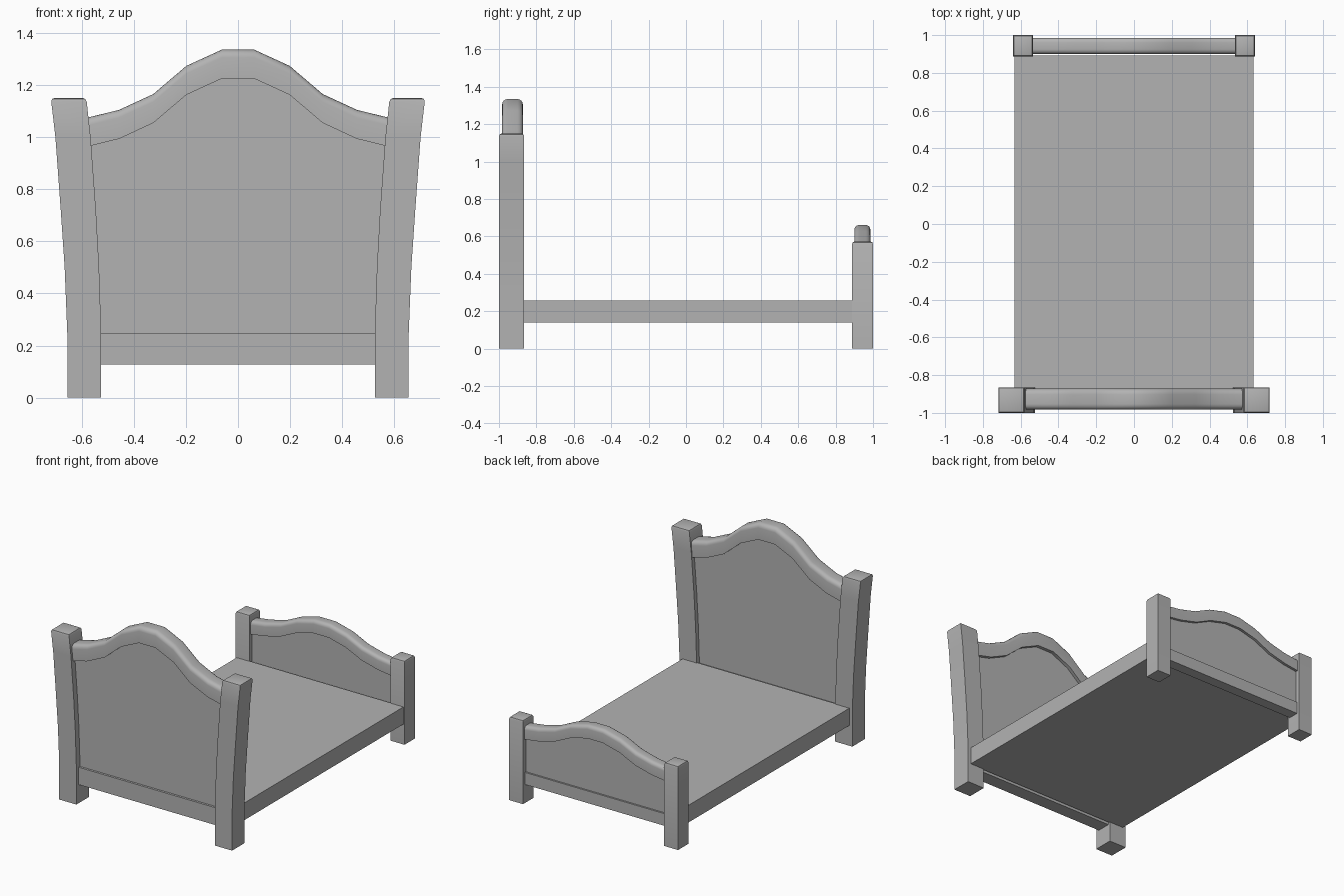
import bpy, bmesh
from math import radians, cos, sin, pi

cube = bpy.data.objects.get("Cube")
if cube:
    bpy.data.objects.remove(cube, do_unlink=True)

grey = bpy.data.materials.new("plain grey")
grey.use_nodes = True
COLOUR = (0.45, 0.45, 0.45, 1)
grey.diffuse_color = COLOUR
grey.node_tree.nodes["Principled BSDF"].inputs["Base Color"].default_value = COLOUR


def finish(bm, name, smooth=False):
    bmesh.ops.recalc_face_normals(bm, faces=bm.faces[:])
    mesh = bpy.data.meshes.new(name)
    bm.to_mesh(mesh)
    bm.free()
    mesh.materials.append(grey)
    ob = bpy.data.objects.new(name, mesh)
    bpy.context.collection.objects.link(ob)
    if smooth:
        bpy.ops.object.select_all(action='DESELECT')
        ob.select_set(True)
        bpy.context.view_layer.objects.active = ob
        bpy.ops.object.shade_smooth_by_angle(angle=radians(35))
    return ob


def loft(rings):
    """Skin a list of closed rings and cap both ends."""
    bm = bmesh.new()
    loops = [[bm.verts.new(p) for p in ring] for ring in rings]
    n = len(loops[0])
    for a, b in zip(loops, loops[1:]):
        for i in range(n):
            j = (i + 1) % n
            bm.faces.new((a[i], a[j], b[j], b[i]))
    bm.faces.new(loops[0])
    top = bm.faces.new(loops[-1])
    return bm, top


def box(name, x, y0, y1, z0, z1):
    bm, _ = loft([[(-x, y0, z), (x, y0, z), (x, y1, z), (-x, y1, z)]
                  for z in (z0, z1)])
    return finish(bm, name)


def post(name, side, stations, y0, y1):
    """Square post through (height, centre x, half width), with a softened top."""
    rings = []
    for z, c, h in stations:
        a, b = side * (c - h), side * (c + h)
        rings.append([(a, y0, z), (b, y0, z), (b, y1, z), (a, y1, z)])
    bm, top = loft(rings)
    bmesh.ops.recalc_face_normals(bm, faces=bm.faces[:])
    bmesh.ops.bevel(bm, geom=list(top.edges), offset=0.014, segments=2,
                    profile=0.5, affect='EDGES')
    return finish(bm, name, True)


def arch(half, end_z, rise):
    """Wavy crest line, mirrored about the middle: list of (x, top z)."""
    shape = [(1.05, -0.03), (0.8, 0.105), (0.57, 0.34), (0.347, 0.76), (0.11, 1)]
    right = [(x * half, end_z + f * rise) for x, f in shape]
    return [(-x, z) for x, z in right] + right[::-1]


def crest_rail(name, crest, y0, y1, thick, r):
    """Rail with rounded upper edges and a flat underside."""
    section = [(y1, -thick), (y0, -thick)]
    for centre, start in ((y0 + r, pi), (y1 - r, pi / 2)):
        for k in range(5):
            a = start - k * pi / 8
            section.append((centre + r * cos(a), r * sin(a) - r))
    bm, _ = loft([[(x, y, z + dz) for y, dz in section] for x, z in crest])
    return finish(bm, name, True)


def panel(name, crest, drop, half, y0, y1, z0):
    """Flat board whose top edge hides inside the crest rail."""
    outline = [(x, z - drop) for x, z in crest] + [(half, z0), (-half, z0)]
    bm, _ = loft([[(x, y, z) for x, z in outline] for y in (y0, y1)])
    return finish(bm, name)


# Posts
head_stations = [(0, 0.59, 0.065), (0.25, 0.59, 0.065), (0.5, 0.599, 0.066),
                 (0.72, 0.6125, 0.0675), (1.0, 0.633, 0.0675), (1.15, 0.65, 0.068)]
foot_stations = [(0, 0.5875, 0.0525), (0.573, 0.5875, 0.0525)]
for label, side in (("left", 1), ("right", -1)):
    post("head_post_" + label, side, head_stations, -1.0, -0.865)
    post("foot_post_" + label, side, foot_stations, 0.888, 1.0)

# Headboard
head_crest = arch(0.571, 1.077, 0.258)
crest_rail("headboard_crest_rail", head_crest, -0.983, -0.872, 0.111, 0.03)
panel("headboard_panel", head_crest, 0.06, 0.55, -0.96, -0.895, 0.2)
box("headboard_lower_rail", 0.54, -0.975, -0.88, 0.127, 0.246)

# Footboard
foot_crest = arch(0.537, 0.527, 0.134)
crest_rail("footboard_crest_rail", foot_crest, 0.9, 0.986, 0.088, 0.025)
panel("footboard_panel", foot_crest, 0.05, 0.55, 0.918, 0.968, 0.17)
box("footboard_lower_rail", 0.55, 0.907, 0.98, 0.127, 0.21)

# Mattress base
box("bed_base", 0.632, -0.872, 0.892, 0.139, 0.257)
